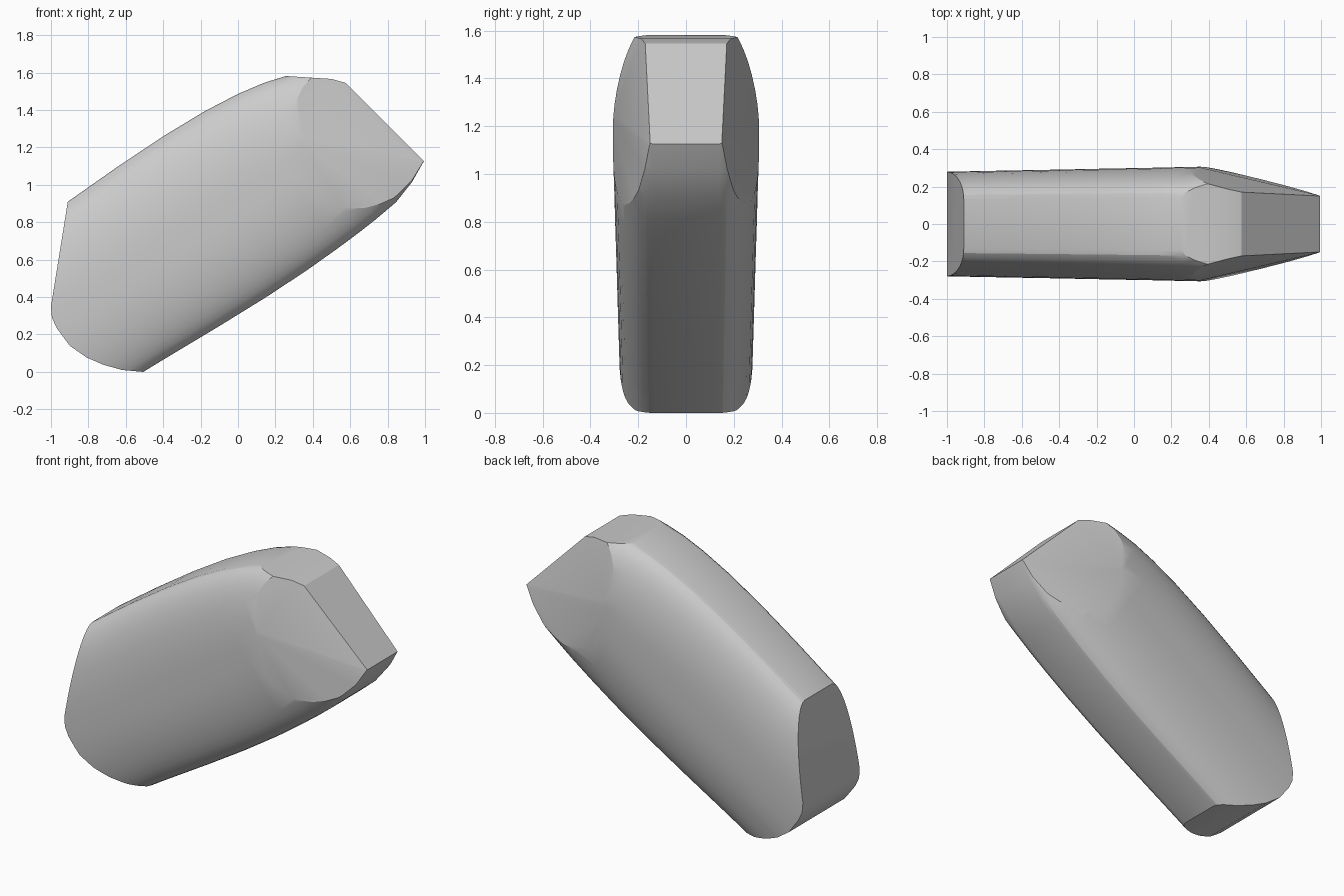
import bpy, bmesh, math
from mathutils import Vector

if "Cube" in bpy.data.objects:
    bpy.data.objects.remove(bpy.data.objects["Cube"])

TILT = math.radians(32.5)
C, S = math.cos(TILT), math.sin(TILT)
CORNER = 0.45   # height of the rounded part of each section corner
SEG = 10

# Stations along the tilted axis: distance, lower edge, upper edge, half width
stations = [(-0.85, 0.280, 1.235, 0.277), (-0.28, 0.269, 1.256, 0.286),
            (0.05, 0.260, 1.271, 0.291), (0.34, 0.256, 1.277, 0.296),
            (0.60, 0.260, 1.271, 0.300), (0.80, 0.270, 1.253, 0.304),
            (0.95, 0.281, 1.228, 0.307), (1.06, 0.292, 1.198, 0.308),
            (1.20, 0.311, 1.150, 0.309), (1.33, 0.356, 1.100, 0.309),
            (1.50, 0.446, 1.020, 0.309)]


def section(u, low, high, w):
    """Tall section with elliptical corners, placed across the tilted axis."""
    h = min(CORNER, (high - low) / 2 - 0.01)
    flat = w * 0.46
    pts = []
    for sy, sv, rev in ((1, -1, 0), (1, 1, 1), (-1, 1, 0), (-1, -1, 1)):
        for i in range(SEG + 1):
            a = math.pi / 2 * ((SEG - i) if rev else i) / SEG
            y = sy * (flat + (w - flat) * math.sin(a))
            edge = low if sv < 0 else high
            v = edge - sv * h * (1 - math.cos(a))
            pts.append(Vector((C * u - S * v, y, S * u + C * v)))
    return pts


def cut(bm, point, normal):
    """Slice off everything in front of the plane and cap the opening."""
    bmesh.ops.bisect_plane(bm, geom=bm.verts[:] + bm.edges[:] + bm.faces[:], dist=1e-5,
                           plane_co=point, plane_no=normal, clear_outer=True)
    rim = [e for e in bm.edges if e.is_boundary]
    if rim:
        bmesh.ops.holes_fill(bm, edges=rim, sides=0)


# Lofted body
bm = bmesh.new()
rings = [[bm.verts.new(p) for p in section(*s)] for s in stations]
n = len(rings[0])
for a, b in zip(rings, rings[1:]):
    for i in range(n):
        j = (i + 1) % n
        bm.faces.new((a[i], a[j], b[j], b[i]))
bm.faces.new(rings[0])
bm.faces.new(rings[-1])
bmesh.ops.recalc_face_normals(bm, faces=bm.faces[:])

# Butt end (sloped back and rounded heel), then crown and front face
heel = [(-0.51, 0.0), (-0.62, 0.010), (-0.72, 0.038), (-0.81, 0.077), (-0.90, 0.14),
        (-0.97, 0.235), (-0.995, 0.29), (-1.0, 0.35), (-0.91, 0.91)]
crown = [(0.25, 1.582), (0.50, 1.566), (0.575, 1.545), (1.0, 1.12)]
for line in (heel, crown):
    for (x0, z0), (x1, z1) in zip(line, line[1:]):
        cut(bm, Vector((x0, 0, z0)), Vector((z0 - z1, 0, x1 - x0)).normalized())

# Tapered cheeks beside the tip, both sides: y = y0 + b(x-x0) + c(z-z0)
for side in (1, -1):
    cut(bm, Vector((0.57, side * 0.172, 1.545)), Vector((0.2815, side, 0.2315)).normalized())
    cut(bm, Vector((0.98, side * 0.155, 1.12)), Vector((0.2434, side, 0.0445)).normalized())

bmesh.ops.remove_doubles(bm, verts=bm.verts[:], dist=1e-4)
bmesh.ops.recalc_face_normals(bm, faces=bm.faces[:])
mesh = bpy.data.meshes.new("chisel_block")
bm.to_mesh(mesh)
bm.free()
block = bpy.data.objects.new("chisel_block", mesh)
bpy.context.collection.objects.link(block)
bpy.context.view_layer.objects.active = block
block.select_set(True)
bpy.ops.object.shade_smooth_by_angle(angle=math.radians(20))
